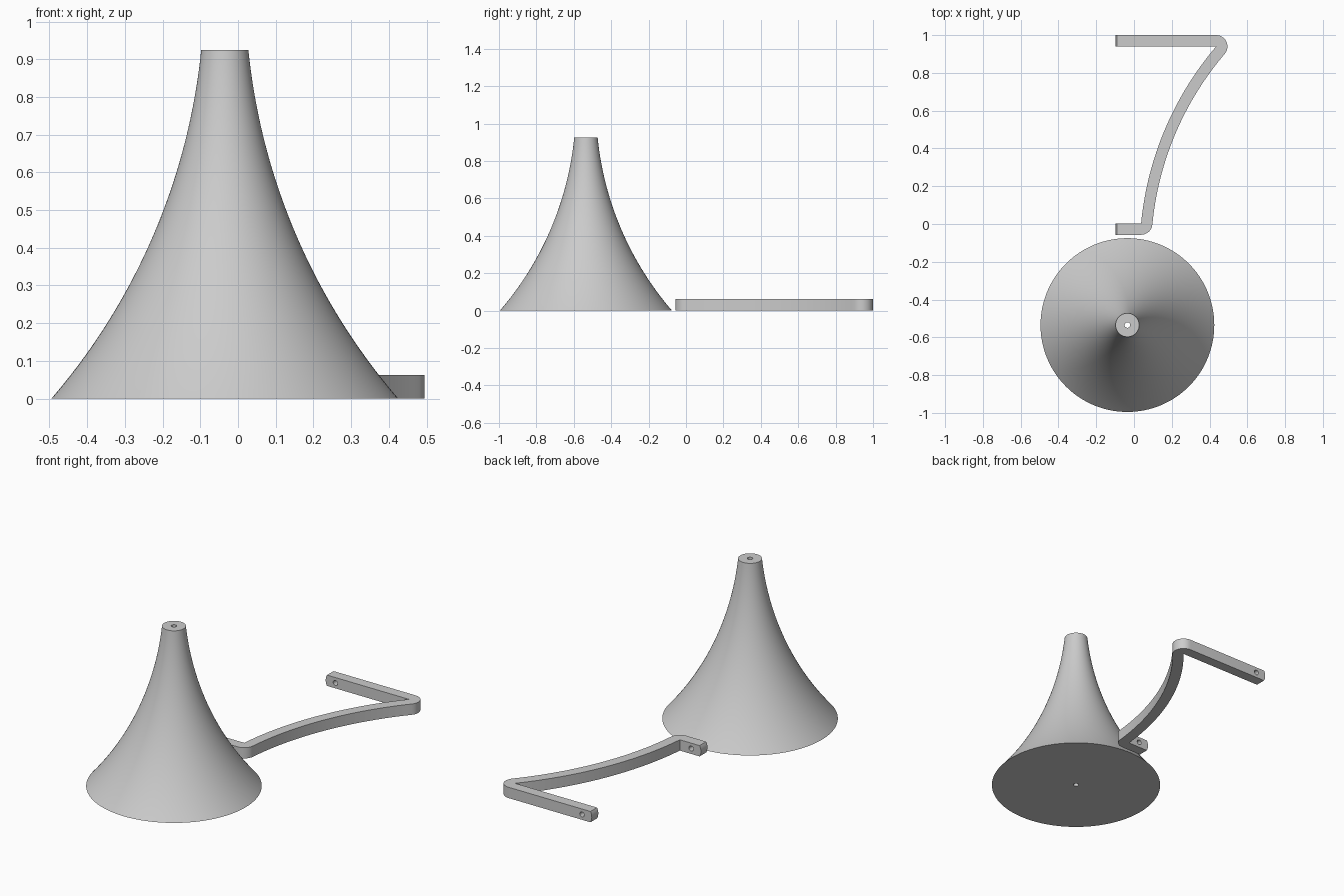
import bpy, bmesh
from math import sin, cos, atan2, hypot, pi, radians, sqrt

if "Cube" in bpy.data.objects:
    bpy.data.objects.remove(bpy.data.objects["Cube"], do_unlink=True)

AXIS = (-0.035, -0.535)       # centre of the flared cone
TOP_R, BASE_R, HEIGHT = 0.0625, 0.46, 0.925
HOLE_R = 0.0145
BAR_W, BAR_H = 0.06, 0.0625

grey = bpy.data.materials.new("grey")
grey.use_nodes = True
GREY = (0.6, 0.6, 0.6, 1)
grey.diffuse_color = GREY
grey.node_tree.nodes["Principled BSDF"].inputs["Base Color"].default_value = GREY


def make_object(name, bm):
    bmesh.ops.recalc_face_normals(bm, faces=bm.faces)
    mesh = bpy.data.meshes.new(name)
    bm.to_mesh(mesh)
    bm.free()
    mesh.materials.append(grey)
    obj = bpy.data.objects.new(name, mesh)
    bpy.context.collection.objects.link(obj)
    return obj


def smooth(obj):
    bpy.ops.object.select_all(action='DESELECT')
    obj.select_set(True)
    bpy.context.view_layer.objects.active = obj
    bpy.ops.object.shade_smooth_by_angle(angle=radians(30))


def flare(start, end, half_turn=radians(17.5), steps=40):
    """Circular arc bulging left of start->end: list of (x, y, normal angle)."""
    dx, dy = end[0] - start[0], end[1] - start[1]
    chord = atan2(dy, dx)
    radius = hypot(dx, dy) / 2 / sin(half_turn)
    first = chord + pi / 2 + half_turn
    cx, cy = start[0] - radius * cos(first), start[1] - radius * sin(first)
    angles = [first - 2 * half_turn * i / steps for i in range(steps + 1)]
    return [(cx + radius * cos(a), cy + radius * sin(a), a - pi) for a in angles]


def fan(centre, a0, a1, steps=12):
    """Rounded outside corner of the arm."""
    return [(centre[0] + BAR_W * cos(a0 + (a1 - a0) * i / steps),
             centre[1] + BAR_W * sin(a0 + (a1 - a0) * i / steps)) for i in range(steps + 1)]


# Flared cone with a bore, lathed from a closed profile
profile = [(r, HEIGHT - d) for r, d, _ in flare((TOP_R, 0), (BASE_R, HEIGHT))]
profile += [(HOLE_R, 0), (HOLE_R, HEIGHT)]
bm = bmesh.new()
ring = [bm.verts.new((AXIS[0] + r, AXIS[1], z)) for r, z in profile]
edges = [bm.edges.new((ring[i - 1], ring[i])) for i in range(len(ring))]
bmesh.ops.spin(bm, geom=ring + edges, cent=(*AXIS, 0), axis=(0, 0, 1),
               angle=2 * pi, steps=128, use_merge=True)
bmesh.ops.remove_doubles(bm, verts=bm.verts, dist=1e-5)
smooth(make_object("flared_cone", bm))

# Bent arm: outline stacked in layers so that both bar ends are rounded
near, far = (0.0375, 0.003), (0.435, 0.94)
inner = flare(near, far)
outer = [(x + BAR_W * cos(a), y + BAR_W * sin(a)) for x, y, a in inner]
bend = (fan(near, -pi / 2, inner[0][2]) + outer[1:-1]
        + fan(far, inner[-1][2], pi / 2))


def outline(z):
    tip = AXIS[0] - sqrt(TOP_R ** 2 - (z - BAR_H / 2) ** 2)
    return ([(tip, near[1] - BAR_W)] + bend + [(tip, far[1] + BAR_W), (tip, far[1])]
            + [(x, y) for x, y, _ in reversed(inner)] + [(tip, near[1])])


bm = bmesh.new()
LAYERS = 10
stack = [[bm.verts.new((x, y, BAR_H * k / LAYERS)) for x, y in outline(BAR_H * k / LAYERS)]
         for k in range(LAYERS + 1)]
for low, high in zip(stack, stack[1:]):
    for i in range(len(low)):
        bm.faces.new((low[i - 1], low[i], high[i], high[i - 1]))
bm.faces.new(stack[0])
bm.faces.new(stack[-1])
arm = make_object("bent_arm", bm)

# Pin holes through both bar ends
bpy.ops.mesh.primitive_cylinder_add(vertices=32, radius=HOLE_R, depth=1.6,
                                    location=(AXIS[0], 0.47, BAR_H / 2),
                                    rotation=(pi / 2, 0, 0))
cutter = bpy.context.object
cutter.name = "pin_hole_cutter"
cutter.hide_render = True
cutter.data.materials.append(grey)
mod = arm.modifiers.new("pin_holes", 'BOOLEAN')
mod.operation = 'DIFFERENCE'
mod.solver = 'EXACT'
mod.object = cutter
bpy.ops.object.select_all(action='DESELECT')
arm.select_set(True)
bpy.context.view_layer.objects.active = arm
bpy.ops.object.modifier_apply(modifier=mod.name)
bpy.data.objects.remove(cutter, do_unlink=True)
smooth(arm)
